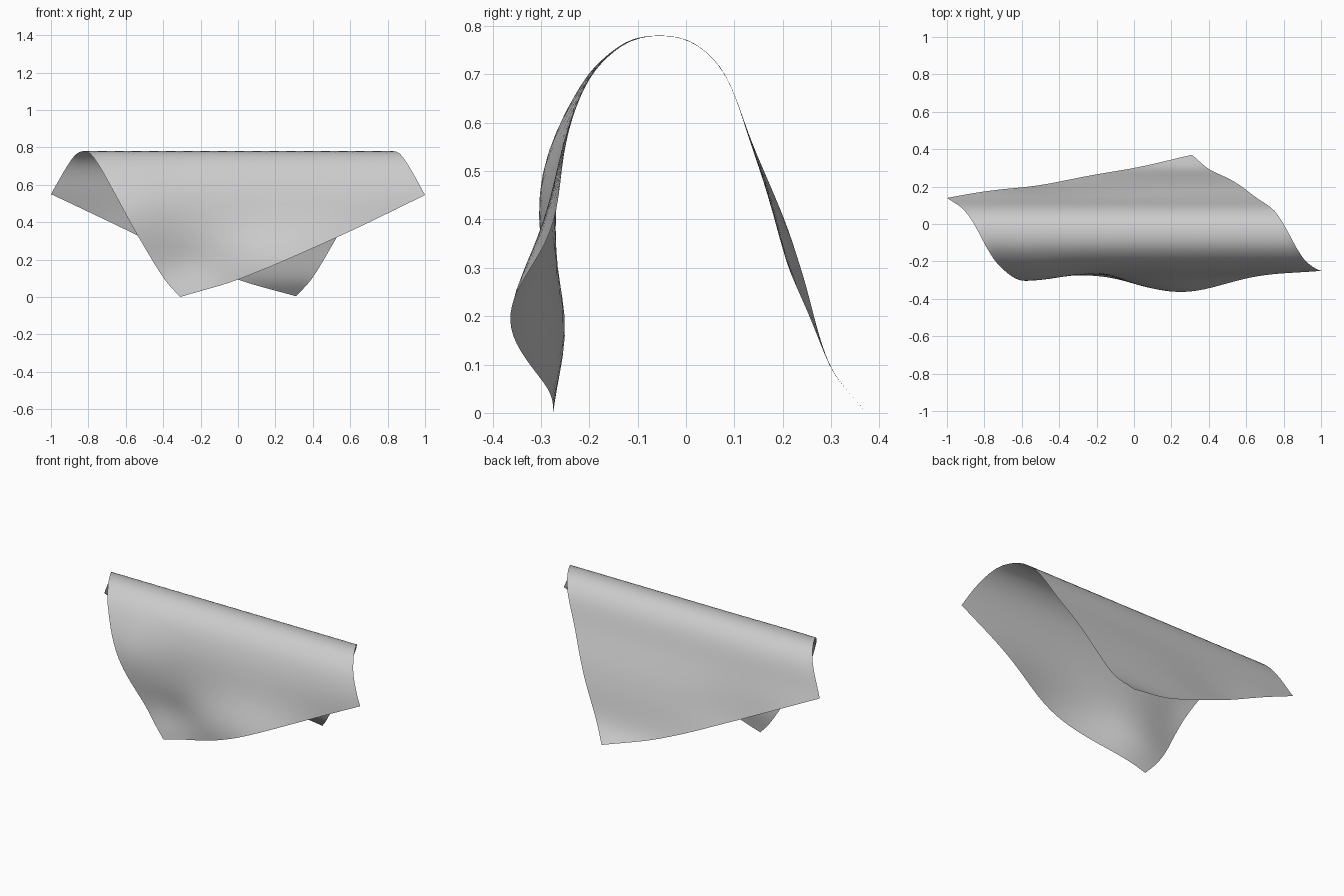
import bpy, bmesh
from math import exp
from mathutils import Vector

if "Cube" in bpy.data.objects:
    bpy.data.objects.remove(bpy.data.objects["Cube"])

N = 36

# Drape cross-section: (distance across the fold, y, z)
PROFILE = [(-0.9, -0.275, 0.0), (-0.75, -0.27, 0.10), (-0.5, -0.26, 0.335),
           (-0.3, -0.25, 0.545), (-0.16, -0.2, 0.69), (-0.07, -0.125, 0.764),
           (0.0, -0.05, 0.78), (0.07, 0.02, 0.762), (0.15, 0.08, 0.70),
           (0.3, 0.14, 0.55), (0.45, 0.205, 0.395), (0.55, 0.24, 0.29),
           (0.75, 0.297, 0.10), (0.9, 0.37, 0.004)]

# Soft billows: (side, amount in y, x, z, x width, z width)
BILLOWS = [(-1, -0.045, -0.58, 0.42, 0.17, 0.15),
           (-1, 0.035, -0.25, 0.17, 0.15, 0.10),
           (-1, -0.10, 0.30, 0.17, 0.30, 0.16),
           (1, -0.025, -0.50, 0.32, 0.25, 0.12)]


def tangent(i):
    a, b = PROFILE[max(i - 1, 0)], PROFILE[min(i + 1, len(PROFILE) - 1)]
    return [(b[k] - a[k]) / (b[0] - a[0]) for k in (1, 2)]


def profile(s):
    """Smooth curve through the cross-section points."""
    i = 0
    while i < len(PROFILE) - 2 and s > PROFILE[i + 1][0]:
        i += 1
    p, q = PROFILE[i], PROFILE[i + 1]
    h = q[0] - p[0]
    t = (s - p[0]) / h
    m, n = tangent(i), tangent(i + 1)
    return [(2*t**3 - 3*t**2 + 1) * p[k + 1] + (t**3 - 2*t**2 + t) * h * m[k]
            + (3*t**2 - 2*t**3) * q[k + 1] + (t**3 - t**2) * h * n[k] for k in (0, 1)]


def drape(x, s):
    y, z = profile(s)
    for side, amt, cx, cz, wx, wz in BILLOWS:
        if side * s > 0:
            y += amt * exp(-((x - cx) / wx)**2 / 2 - ((z - cz) / wz)**2 / 2)
    return x, y, z


# Flat square cloth, turned relative to the fold, then draped
left, back = Vector((-1, 0.3)), Vector((0.31, 0.9))
right, front = -left, -back
bm = bmesh.new()
grid = []
for i in range(N + 1):
    u = i / N
    a, b = left.lerp(back, u), front.lerp(right, u)
    grid.append([bm.verts.new(drape(*a.lerp(b, j / N))) for j in range(N + 1)])
for i in range(N):
    for j in range(N):
        bm.faces.new((grid[i][j], grid[i][j + 1], grid[i + 1][j + 1], grid[i + 1][j]))
bmesh.ops.recalc_face_normals(bm, faces=bm.faces)
bm.normal_update()
if sum(f.normal.z for f in bm.faces) < 0:
    bmesh.ops.reverse_faces(bm, faces=bm.faces)
for f in bm.faces:
    f.smooth = True
mesh = bpy.data.meshes.new("draped_cloth")
bm.to_mesh(mesh)
bm.free()
cloth = bpy.data.objects.new("draped_cloth", mesh)
bpy.context.collection.objects.link(cloth)
